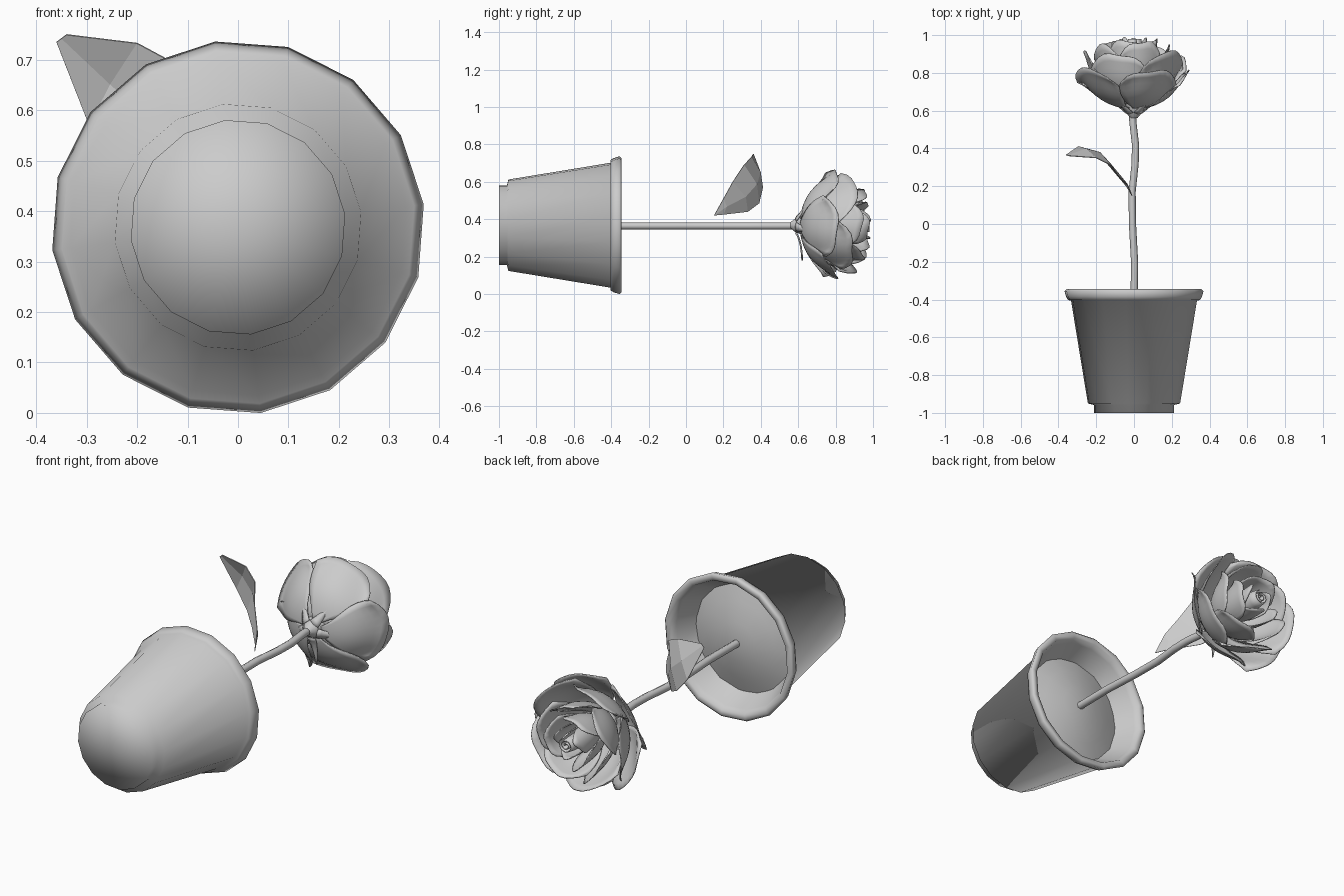
import bpy, bmesh, random
from math import sin, cos, pi, tau
from mathutils import Vector

random.seed(4)
if "Cube" in bpy.data.objects:
    bpy.data.objects.remove(bpy.data.objects["Cube"])

AXIS_Z = 0.368


def polar(r, angle, h, cx=0.0, cz=AXIS_Z):
    """Point around the long axis of the plant, which runs along y."""
    return Vector((cx + r * cos(angle), h, cz + r * sin(angle)))


def skin(name, rows, wrap=False, smooth=True, thickness=0.0):
    """Join equal rows of points with quads."""
    bm = bmesh.new()
    grid = [[bm.verts.new(p) for p in row] for row in rows]
    n = len(rows[0])
    for a, b in zip(grid, grid[1:]):
        for i in range(n if wrap else n - 1):
            j = (i + 1) % n
            bm.faces.new((a[i], a[j], b[j], b[i]))
    bmesh.ops.remove_doubles(bm, verts=bm.verts, dist=0.0002)
    bmesh.ops.recalc_face_normals(bm, faces=bm.faces)
    for f in bm.faces:
        f.smooth = smooth
    mesh = bpy.data.meshes.new(name)
    bm.to_mesh(mesh)
    bm.free()
    obj = bpy.data.objects.new(name, mesh)
    bpy.context.collection.objects.link(obj)
    if thickness:
        mod = obj.modifiers.new("Thickness", 'SOLIDIFY')
        mod.thickness = thickness
        mod.offset = 0
    return obj


def lathe(name, profile, sides, turn=0.0):
    rows = [[polar(r, turn + tau * i / sides, h) for i in range(sides)]
            for r, h in profile]
    return skin(name, rows, wrap=True)


def bezier(a, b, c, t):
    return a * (1 - t) ** 2 + 2 * b * t * (1 - t) + c * t * t


def petal(name, angle, base, belly, tip, spread, curl):
    """Cupped petal: curved from base to tip, rounded and rolled at the rim."""
    base, belly, tip = Vector(base), Vector(belly), Vector(tip)
    rows = []
    for k in range(10):
        t = k / 9
        row = []
        for m in range(11):
            s = m / 5 - 1
            reach = t * (1 - 0.2 * abs(s) ** 3)
            r, h = bezier(base, belly, tip, reach)
            r += curl * t ** 5 + 0.012 * s * t
            h -= 0.5 * curl * t ** 8
            h += 0.008 * sin(5 * s + angle * 3) * t ** 3
            width = spread * (0.6 + 0.4 * sin(pi * min(t * 0.75, 1)))
            row.append(polar(r, angle + s * width, h))
        rows.append(row)
    return skin(name, rows, thickness=0.005)


# Pot with foot, tapered wall, chamfered rim and inner wall
lathe("pot", [(0, -1), (0.214, -1), (0.214, -0.958), (0.246, -0.95),
              (0.336, -0.405), (0.352, -0.403), (0.362, -0.385), (0.371, -0.355),
              (0.36, -0.345), (0.335, -0.35), (0.322, -0.38), (0.25, -0.52)],
      16, 0.122)

# Mounded soil
lathe("soil", [(0.285, -0.475), (0.2, -0.445), (0.1, -0.42), (0, -0.41)], 12)

# Gently swaying stem
sway = [(0, -0.45), (0.003, -0.2), (-0.008, 0), (-0.01, 0.17),
        (0.006, 0.32), (0.008, 0.42), (-0.006, 0.54), (-0.008, 0.62)]
skin("stem", [[polar(0.019, tau * i / 8, h, x, 0.364) for i in range(8)]
              for x, h in sway], wrap=True)

# Leaf, from two edges and a raised midrib
edge_a = [(-0.01, 0.15, 0.42), (-0.03, 0.2, 0.51), (-0.08, 0.25, 0.6),
          (-0.12, 0.31, 0.69), (-0.2, 0.35, 0.733), (-0.34, 0.36, 0.75)]
edge_b = [(-0.01, 0.15, 0.42), (-0.04, 0.2, 0.425), (-0.15, 0.33, 0.44),
          (-0.22, 0.39, 0.485), (-0.295, 0.41, 0.57), (-0.36, 0.365, 0.735)]
leaf_rows = []
for k, (a, b) in enumerate(zip(edge_a, edge_b)):
    a, b = Vector(a), Vector(b)
    lift = Vector((-0.01, 0.03, 0)) * sin(pi * k / 5)
    leaf_rows.append([a, (a + b) / 2 + lift, b])
skin("leaf", leaf_rows, smooth=False, thickness=0.004)

# Calyx and pointed sepals, one of them hanging loose
lathe("calyx", [(0.018, 0.56), (0.035, 0.58), (0.05, 0.61),
                (0.055, 0.64), (0.07, 0.67), (0, 0.69)], 10)
for n, (reach, top) in enumerate([(0.19, 0.625), (0.14, 0.67), (0.12, 0.64),
                                  (0.13, 0.65), (0.15, 0.67)]):
    angle = tau * n / 5 - 1.5
    rows = []
    for k in range(6):
        t = k / 5
        r, h = bezier(Vector((0.04, 0.59)), Vector((0.08, 0.62)),
                      Vector((reach, top)), t)
        half = 0.026 * (1 - t) ** 0.7
        side = Vector((-sin(angle), 0, cos(angle))) * half
        mid = polar(r, angle, h)
        rows.append([mid - side, mid + Vector((0, -0.006, 0)), mid + side])
    skin(f"sepal_{n + 1}", rows, thickness=0.004)

# Whorls: name, count, base, belly, tip, half spread, curl
whorls = [
    ("outer", 5, (0.03, 0.61), (0.24, 0.64), (0.26, 0.835), 0.72, 0.04),
    ("second", 5, (0.03, 0.63), (0.26, 0.69), (0.22, 0.925), 0.75, 0.04),
    ("third", 5, (0.03, 0.66), (0.21, 0.76), (0.16, 0.97), 0.75, 0.03),
    ("inner", 3, (0.03, 0.7), (0.14, 0.79), (0.1, 0.995), 1.0, 0.02),
    ("heart", 3, (0.02, 0.72), (0.09, 0.82), (0.055, 0.99), 1.1, 0.01),
]
for w, (name, count, base, belly, tip, spread, curl) in enumerate(whorls):
    for n in range(count):
        angle = tau * n / count + 0.65 * w + random.uniform(-0.1, 0.1)
        top = (tip[0] + random.uniform(-0.012, 0.012),
               tip[1] + random.uniform(-0.015, 0.012))
        petal(f"{name}_petal_{n + 1}", angle, base, belly, top, spread, curl)

# Rolled centre of the bloom
turns = [(0.008 + 0.038 * i / 36, 2.2 * tau * i / 36) for i in range(37)]
skin("rolled_centre", [[polar(r * f, a, h) for r, a in turns]
                       for h, f in ((0.74, 0.6), (0.85, 1.1), (0.94, 1), (0.98, 0.85))],
     thickness=0.005)
